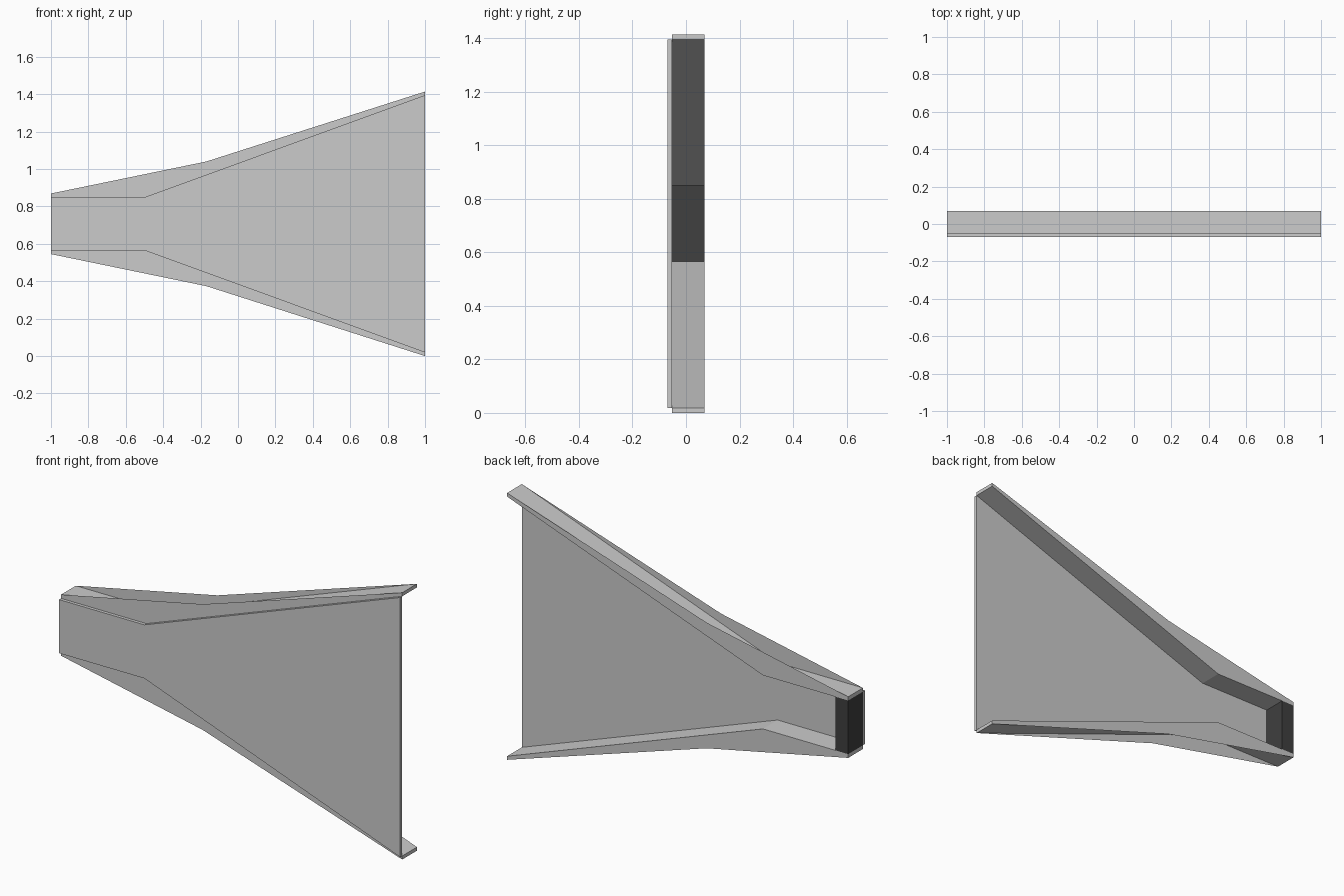
import bpy

if "Cube" in bpy.data.objects:
    bpy.data.objects.remove(bpy.data.objects["Cube"])

MID = 0.707                      # height of the mirror line
Y_PLATE, Y_FRONT, Y_BACK = -0.07, -0.053, 0.07

# Half profiles as (x, distance from the mirror line)
INNER = [(-1, 0.142), (-0.5, 0.142), (1, 0.688)]
FLOOR = [(-1, 0.162), (-0.5, 0.162), (1, 0.707)]
OUTER = [(-1, 0.162), (-0.17, 0.333), (1, 0.707)]


def make(name, verts, faces, color=None):
    mesh = bpy.data.meshes.new(name)
    mesh.from_pydata(verts, [], faces)
    mesh.update()
    obj = bpy.data.objects.new(name, mesh)
    bpy.context.collection.objects.link(obj)
    if color:
        mat = bpy.data.materials.new(name + "_color")
        mat.diffuse_color = color
        mat.use_nodes = True
        mat.node_tree.nodes["Principled BSDF"].inputs["Base Color"].default_value = mat.diffuse_color
        mesh.materials.append(mat)
    return obj


def prism(name, profile, y0, y1, color=None):
    """Extrude an (x, z) profile, counter-clockwise from the front, along y."""
    n = len(profile)
    verts = [(x, y, z) for y in (y0, y1) for x, z in profile]
    faces = [tuple(range(n)), tuple(reversed(range(n, 2 * n)))]
    faces += [(i, i + n, (i + 1) % n + n, (i + 1) % n) for i in range(n)]
    return make(name, verts, faces, color)


def half(points, side):
    return [(x, MID + side * d) for x, d in points]


# Flared front plate
prism("front_plate", half(INNER, -1) + half(INNER, 1)[::-1], Y_PLATE, Y_FRONT)

# Dark block closing the narrow end
prism("end_block", [(-1, MID - 0.142), (-0.925, MID - 0.142),
                    (-0.925, MID + 0.142), (-1, MID + 0.142)],
      Y_FRONT, Y_BACK, (0.05, 0.05, 0.05, 1))

# Open channels along the upper and lower edges
for label, side in (("upper", 1), ("lower", -1)):
    # Bent strip that forms the channel floor
    strip = half(INNER, side) + half(FLOOR, side)[::-1]
    # Thin side walls rising from the strip to the outer outline
    wall = half(INNER, side) + half(OUTER, side)[::-1]
    if side < 0:
        strip.reverse()
        wall.reverse()
    n = len(strip)
    verts = [(x, y, z) for y in (Y_FRONT, Y_BACK) for x, z in strip]
    faces = [(i, i + n, (i + 1) % n + n, (i + 1) % n) for i in range(n)]
    make(label + "_channel_floor", verts, faces)
    verts = [(x, y, z) for y in (Y_FRONT, Y_BACK) for x, z in wall]
    make(label + "_channel_walls", verts,
         [tuple(range(n)), tuple(reversed(range(n, 2 * n)))])
